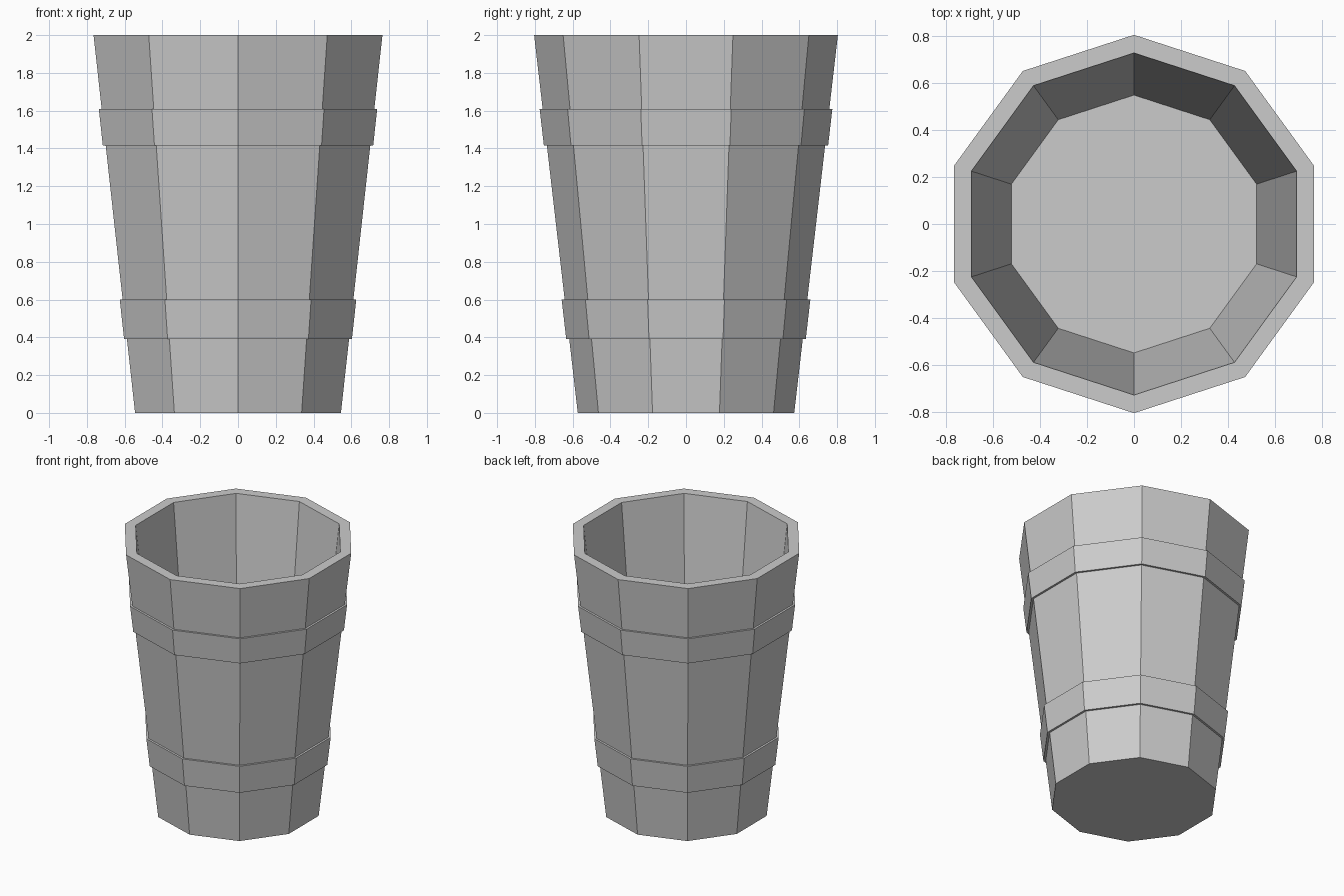
import bpy, bmesh
from math import sin, cos, pi

if "Cube" in bpy.data.objects:
    bpy.data.objects.remove(bpy.data.objects["Cube"])

SIDES = 10
R_BOTTOM, R_TOP, HEIGHT = 0.573, 0.804, 2.0
BAND = 0.016


def wall(z):
    return R_BOTTOM + (R_TOP - R_BOTTOM) * z / HEIGHT


# Profile (radius, height): outer wall with two raised bands, rim, inner wall
profile = [(wall(0), 0)]
for low, high in ((0.39, 0.60), (1.415, 1.61)):
    profile += [(wall(low), low), (wall(low) + BAND, low),
                (wall(high) + BAND, high), (wall(high), high)]
profile += [(R_TOP, HEIGHT), (0.727, HEIGHT), (0.548, 0.30)]

# Ten-sided revolve of the profile, with a corner pointing along y
bm = bmesh.new()
rings = []
for r, z in profile:
    angles = [pi / 2 + 2 * pi * i / SIDES for i in range(SIDES)]
    rings.append([bm.verts.new((r * cos(a), r * sin(a), z)) for a in angles])
for a, b in zip(rings, rings[1:]):
    for i in range(SIDES):
        j = (i + 1) % SIDES
        bm.faces.new((a[i], a[j], b[j], b[i]))

# Underside and inner floor
bm.faces.new(rings[0][::-1])
bm.faces.new(rings[-1])
bmesh.ops.recalc_face_normals(bm, faces=bm.faces)

mesh = bpy.data.meshes.new("banded_cup")
bm.to_mesh(mesh)
bm.free()
bpy.context.collection.objects.link(bpy.data.objects.new("banded_cup", mesh))
